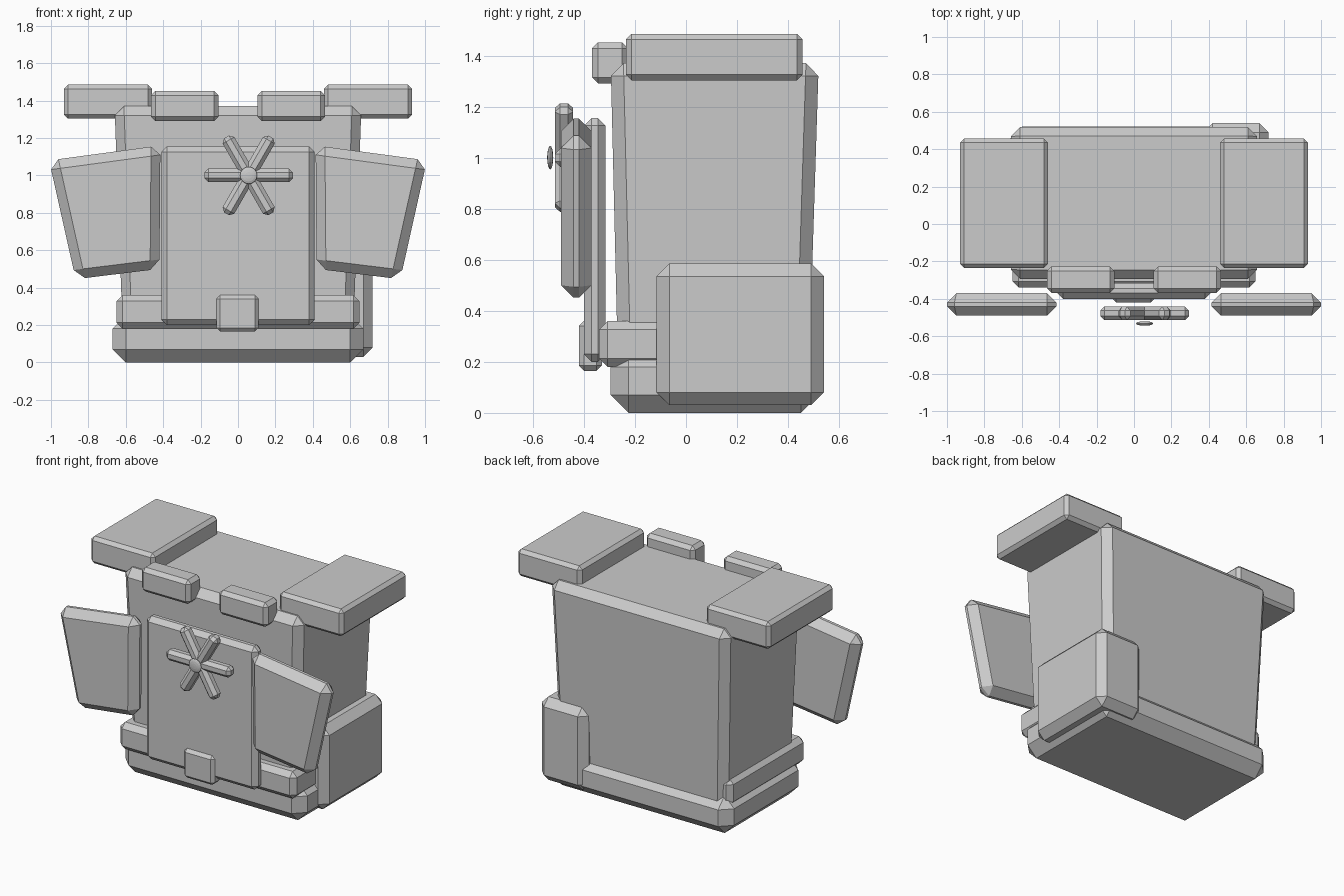
import bpy, bmesh, math
from mathutils import Matrix, Vector

cube = bpy.data.objects.get("Cube")
if cube:
    bpy.data.objects.remove(cube, do_unlink=True)

grey = bpy.data.materials.new("plain grey")
grey.use_nodes = True
colour = (0.6, 0.6, 0.6, 1)
grey.diffuse_color = colour
grey.node_tree.nodes["Principled BSDF"].inputs["Base Color"].default_value = colour


def finish(name, bm, bevel=0):
    """Chamfer every edge, then turn the bmesh into an object."""
    bmesh.ops.recalc_face_normals(bm, faces=bm.faces)
    if bevel:
        bmesh.ops.bevel(bm, geom=bm.edges[:], offset=bevel, segments=1,
                        affect='EDGES', clamp_overlap=True)
    mesh = bpy.data.meshes.new(name)
    bm.to_mesh(mesh)
    bm.free()
    mesh.materials.append(grey)
    obj = bpy.data.objects.new(name, mesh)
    bpy.context.collection.objects.link(obj)
    return obj


def box(name, x, y, z, bevel):
    """Chamfered box from its x, y and z ranges."""
    bm = bmesh.new()
    bmesh.ops.create_cube(bm, size=1)
    for v in bm.verts:
        v.co = [(a + b) / 2 + c * (b - a) for (a, b), c in zip((x, y, z), v.co)]
    return finish(name, bm, bevel)


def slab(name, outline, y, bevel):
    """Chamfered plate: an x-z outline extruded between two y values."""
    bm = bmesh.new()
    face = bm.faces.new([bm.verts.new((px, y[0], pz)) for px, pz in outline])
    extruded = bmesh.ops.extrude_face_region(bm, geom=[face])["geom"]
    for v in extruded:
        if isinstance(v, bmesh.types.BMVert):
            v.co.y = y[1]
    return finish(name, bm, bevel)


# Pack body, tapering slightly towards the bottom
bm = bmesh.new()
bmesh.ops.create_cube(bm, size=1)
for v in bm.verts:
    top = v.co.z > 0
    half_x = 0.66 if top else 0.615
    front, back = (-0.295, 0.52) if top else (-0.265, 0.48)
    v.co = Vector((math.copysign(half_x, v.co.x),
                   back if v.co.y > 0 else front,
                   1.37 if top else 0.12))
finish("body", bm, 0.05)

# Base, belt, front panel and buckle
box("base", (-0.67, 0.67), (-0.295, 0.52), (0, 0.25), 0.07)
box("belt", (-0.65, 0.65), (-0.34, 0.46), (0.18, 0.36), 0.033)
box("front_panel", (-0.41, 0.41), (-0.4, -0.315), (0.2, 1.155), 0.03)
box("buckle", (-0.115, 0.11), (-0.42, -0.33), (0.165, 0.36), 0.02)

# Pouch at one back corner
box("side_pouch", (0.37, 0.72), (-0.115, 0.54), (0.03, 0.585), 0.05)

# Mirrored pairs: shoulder pads, strap ends and open flaps
for side, s in (("right", -1), ("left", 1)):
    box(side + "_shoulder_pad", sorted((s * 0.46, s * 0.93)),
        (-0.235, 0.457), (1.303, 1.485), 0.022)
    box(side + "_strap_end", sorted((s * 0.105, s * 0.465)),
        (-0.368, -0.227), (1.29, 1.452), 0.024)
    slab(side + "_flap",
         [(s * 0.415, 1.16), (s * 1.01, 1.08), (s * 0.868, 0.445), (s * 0.42, 0.5)],
         (-0.49, -0.37), 0.05)

# Six-armed ornament: three crossed bars and a flattened button
centre = Vector((0.057, -0.478, 1.0))
for i in range(3):
    bar = box("ornament_bar_%d" % (i + 1), (-0.237, 0.237),
              (-0.036, 0.036), (-0.036, 0.036), 0.021)
    bar.matrix_world = Matrix.Translation(centre) @ Matrix.Rotation(i * math.pi / 3, 4, 'Y')

bm = bmesh.new()
bmesh.ops.create_uvsphere(bm, u_segments=16, v_segments=8, radius=0.046)
for v in bm.verts:
    v.co = Vector((v.co.x, v.co.z * 0.26, v.co.y)) + Vector((centre.x, -0.532, centre.z))
finish("ornament_button", bm)
